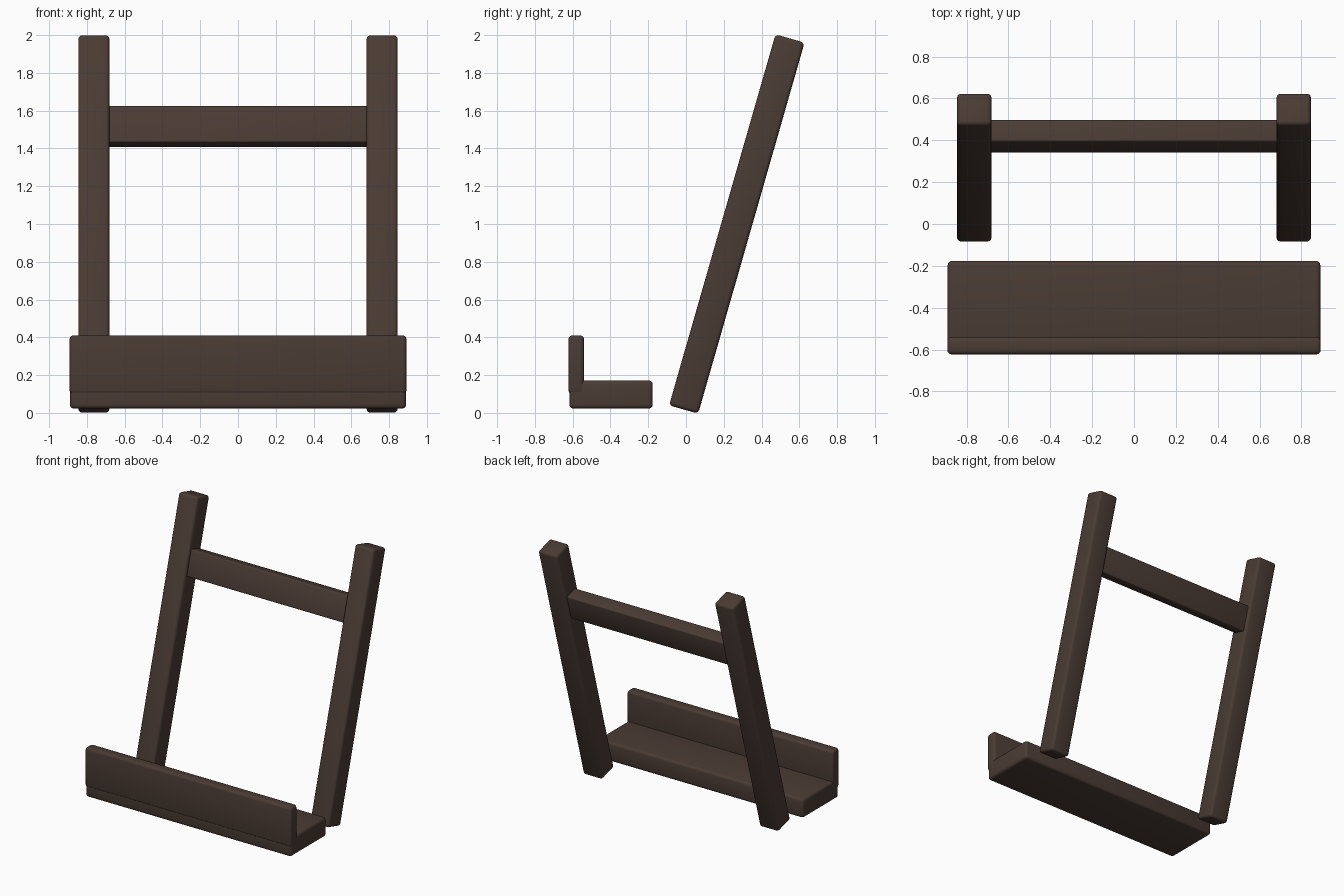
import bpy
import math

cube = bpy.data.objects.get("Cube")
if cube:
    bpy.data.objects.remove(cube, do_unlink=True)

# Single dark wood colour
wood = bpy.data.materials.new("dark_brown_wood")
wood.use_nodes = True
COLOUR = (0.068, 0.044, 0.034, 1.0)
wood.diffuse_color = COLOUR
wood.node_tree.nodes["Principled BSDF"].inputs["Base Color"].default_value = COLOUR

TILT = math.radians(16)  # backward lean of the frame


def board(name, centre, size, tilt=0.0, bevel=0.02):
    """Rounded wooden board, optionally leaning back around x."""
    bpy.ops.mesh.primitive_cube_add(size=1, location=centre)
    ob = bpy.context.object
    ob.name = name
    ob.scale = size
    bpy.ops.object.transform_apply(location=False, rotation=False, scale=True)
    ob.rotation_euler.x = -tilt
    mod = ob.modifiers.new("rounded_edges", 'BEVEL')
    mod.width = bevel
    mod.segments = 3
    ob.data.materials.append(wood)
    bpy.ops.object.modifier_apply(modifier=mod.name)
    bpy.ops.object.shade_smooth_by_angle(angle=math.radians(35))
    return ob


# Leaning posts
for side, sx in (("left", 1), ("right", -1)):
    board(side + "_post", (sx * 0.763, 0.269, 1.0), (0.165, 0.16, 2.043), TILT)

# Cross rail between the posts
board("cross_rail", (0, 0.42, 1.515), (1.4, 0.11, 0.2), TILT, 0.01)

# Ledge and its front lip
board("ledge", (0, -0.397, 0.0975), (1.78, 0.441, 0.149))
board("ledge_lip", (0, -0.581, 0.255), (1.784, 0.083, 0.31))
